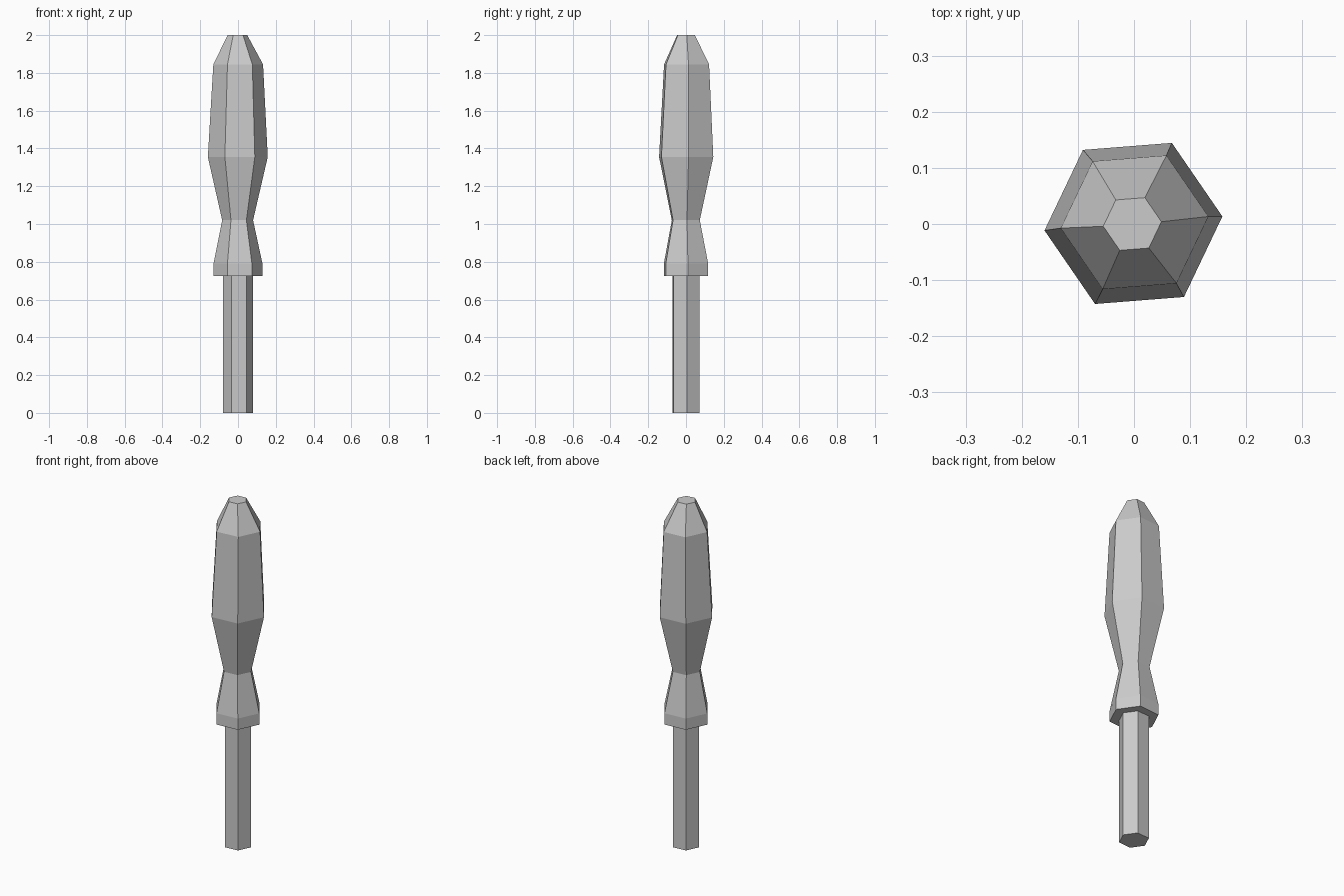
import bpy, bmesh, math

if "Cube" in bpy.data.objects:
    bpy.data.objects.remove(bpy.data.objects["Cube"])

SIDES = 6
TURN = math.radians(4.5)


def hex_lathe(name, rings):
    """Closed six-sided solid from (z, radius, centre x, centre y) rings."""
    bm = bmesh.new()
    loops = []
    for z, r, cx, cy in rings:
        angles = [TURN + math.tau * i / SIDES for i in range(SIDES)]
        loops.append([bm.verts.new((cx + r * math.cos(a), cy + r * math.sin(a), z))
                      for a in angles])
    for low, high in zip(loops, loops[1:]):
        for i in range(SIDES):
            j = (i + 1) % SIDES
            bm.faces.new((low[i], low[j], high[j], high[i]))
    bm.faces.new(loops[0][::-1])
    bm.faces.new(loops[-1])
    mesh = bpy.data.meshes.new(name)
    bm.to_mesh(mesh)
    bm.free()
    obj = bpy.data.objects.new(name, mesh)
    bpy.context.collection.objects.link(obj)
    return obj


# Straight shaft
hex_lathe("shaft", [(0, 0.079, 0, 0), (0.73, 0.079, 0, 0)])

# Grip: collar, waist, belly, shoulder and tip
hex_lathe("handle", [
    (0.725, 0.13, 0, 0),
    (0.79, 0.13, 0, 0),
    (1.02, 0.082, -0.002, -0.001),
    (1.355, 0.159, -0.001, 0.001),
    (1.845, 0.132, 0.001, 0.003),
    (2.0, 0.052, -0.003, 0),
])
